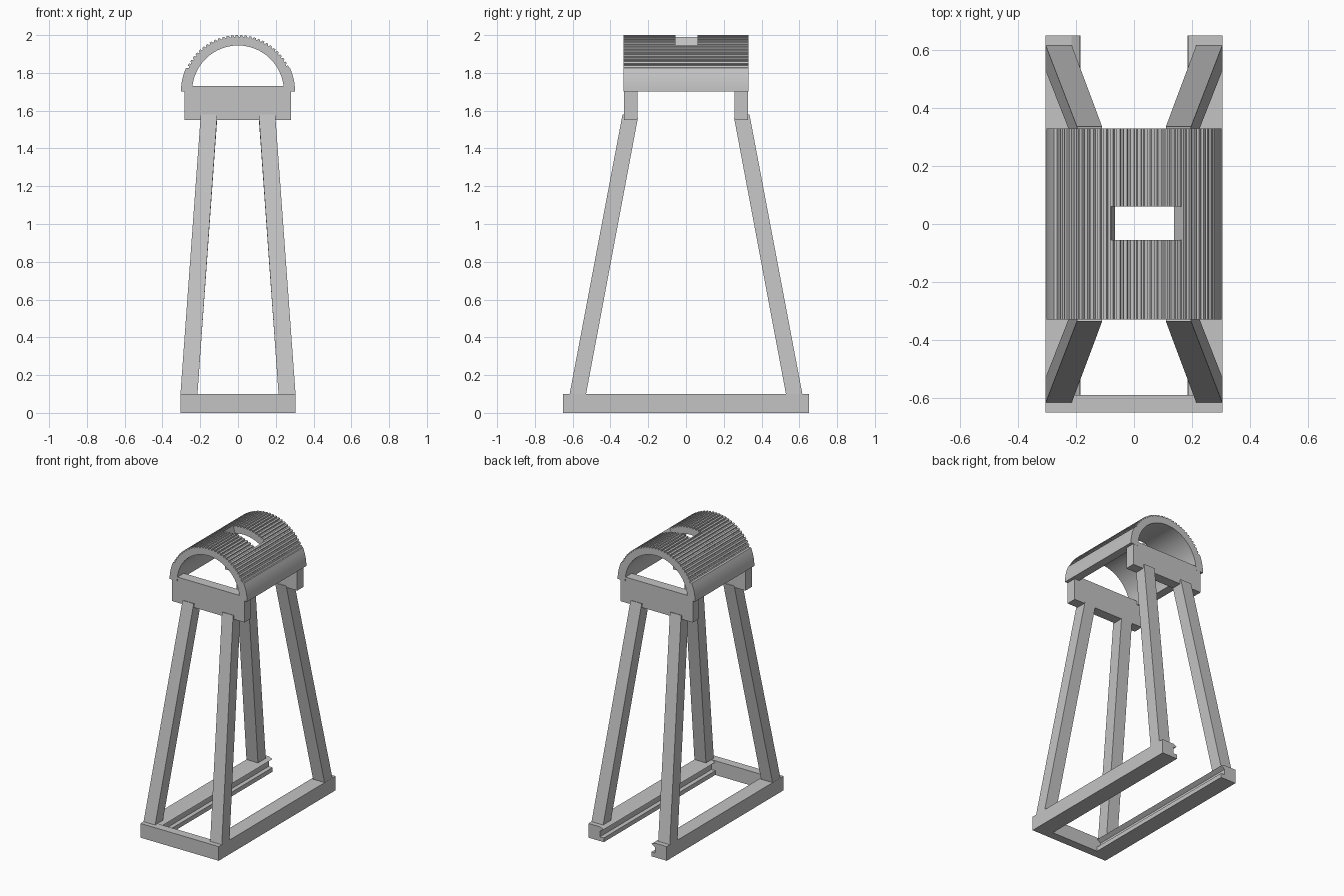
import bpy
import bmesh
from math import sin, cos, radians

if "Cube" in bpy.data.objects:
    bpy.data.objects.remove(bpy.data.objects["Cube"])

grey = bpy.data.materials.new("plain grey")
grey.use_nodes = True
grey.diffuse_color = (0.55, 0.55, 0.55, 1)
grey.node_tree.nodes["Principled BSDF"].inputs["Base Color"].default_value = (0.55, 0.55, 0.55, 1)


def loft(name, start, end):
    """Solid between two matching outlines of 3D points."""
    bm = bmesh.new()
    a = [bm.verts.new(p) for p in start]
    b = [bm.verts.new(p) for p in end]
    n = len(a)
    bm.faces.new(a)
    bm.faces.new(b[::-1])
    for i in range(n):
        j = (i + 1) % n
        bm.faces.new((a[i], b[i], b[j], a[j]))
    bmesh.ops.recalc_face_normals(bm, faces=bm.faces)
    mesh = bpy.data.meshes.new(name)
    bm.to_mesh(mesh)
    bm.free()
    mesh.materials.append(grey)
    obj = bpy.data.objects.new(name, mesh)
    bpy.context.collection.objects.link(obj)
    return obj


def extrude_y(name, profile, y0, y1):
    """Extrude an (x, z) profile along y."""
    return loft(name, [(x, y0, z) for x, z in profile], [(x, y1, z) for x, z in profile])


def box(name, x0, x1, y0, y1, z0, z1):
    return extrude_y(name, [(x0, z0), (x1, z0), (x1, z1), (x0, z1)], y0, y1)


def polar(r, angle):
    """Point on the shell's cross-section, angle in degrees from +x."""
    return r * cos(radians(angle)), 1.702 + r * sin(radians(angle))


# Base: side rails with grooved inner faces, closed at the front only
rail = [(0.305, 0), (0.305, 0.1), (0.215, 0.1), (0.187, 0.088),
        (0.215, 0.07), (0.215, 0.03), (0.185, 0.03), (0.185, 0)]
for side, s in (("left", 1), ("right", -1)):
    extrude_y(side + "_base_rail", [(s * x, z) for x, z in rail], -0.65, 0.65)
box("front_base_beam", -0.305, 0.305, -0.65, -0.59, 0, 0.1)

# Four splayed legs
for side, s in (("left", 1), ("right", -1)):
    for end, t in (("front", -1), ("back", 1)):
        foot = [(0.215, 0.53, 0.095), (0.305, 0.53, 0.095),
                (0.305, 0.617, 0.095), (0.215, 0.617, 0.095)]
        top = [(0.11, 0.255, 1.56), (0.197, 0.255, 1.56),
               (0.197, 0.336, 1.58), (0.11, 0.336, 1.58)]
        loft(f"{end}_{side}_leg", [(s * x, t * y, z) for x, y, z in foot],
             [(s * x, t * y, z) for x, y, z in top])

# Cross beams under the shell
box("front_cross_beam", -0.283, 0.281, -0.329, -0.258, 1.55, 1.73)
box("back_cross_beam", -0.283, 0.281, 0.258, 0.329, 1.55, 1.73)

# Arched shell: smooth lower flanks, ribbed crown
first, last, ribs = 25, 155, 28
step = (last - first) / ribs
outer = [polar(0.302, a) for a in range(0, first, 4)]
for i in range(ribs):
    a = first + i * step
    outer += [polar(0.298, a), polar(0.298, a + step * 0.5),
              polar(0.289, a + step * 0.6), polar(0.289, a + step * 0.9)]
outer += [polar(0.302, 180 - a) for a in reversed(range(0, first, 4))]
inner = [polar(0.243, 180 - a) for a in range(0, 181, 4)]
shell = extrude_y("ribbed_shell", outer + inner, -0.33, 0.33)

# Slot through the crown, with radial end walls
cutter = extrude_y("slot_cutter",
                   [polar(0.2, 55.5), polar(0.4, 55.5), polar(0.4, 105.5), polar(0.2, 105.5)],
                   -0.055, 0.06)
cutter.hide_render = True
slot = shell.modifiers.new("slot", "BOOLEAN")
slot.operation = "DIFFERENCE"
slot.solver = "EXACT"
slot.object = cutter
bpy.ops.object.select_all(action="DESELECT")
bpy.context.view_layer.objects.active = shell
shell.select_set(True)
bpy.ops.object.modifier_apply(modifier=slot.name)
bpy.data.objects.remove(cutter)
bpy.ops.object.shade_smooth_by_angle(angle=radians(10))
